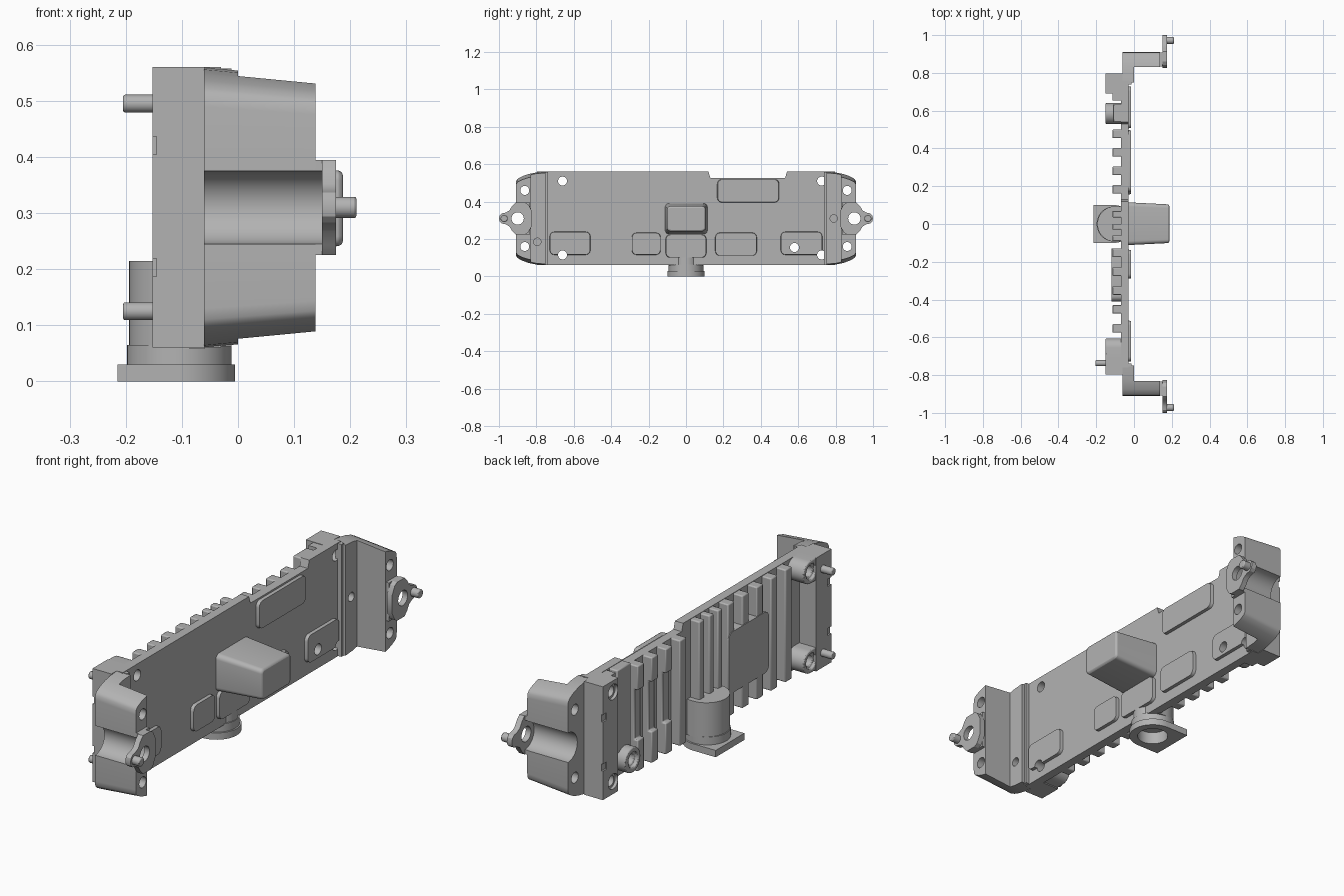
import bpy, bmesh, math
from mathutils import Vector

cube = bpy.data.objects.get("Cube")
if cube:
    bpy.data.objects.remove(cube, do_unlink=True)

grey = bpy.data.materials.new("cast_grey")
grey.use_nodes = True
tone = (0.45, 0.45, 0.45, 1)
grey.diffuse_color = tone
bsdf = grey.node_tree.nodes["Principled BSDF"]
bsdf.inputs["Base Color"].default_value = tone
bsdf.inputs["Roughness"].default_value = 0.6

MID = 0.31      # mid height of the housing
BACK = -0.07    # back of the plate web
FACE = -0.03    # front of the plate web


def activate(obj):
    for o in bpy.context.selected_objects:
        o.select_set(False)
    bpy.context.view_layer.objects.active = obj
    obj.select_set(True)


def loft(name, pts, t0, t1, axis="x", scale=1.0, vscale=None, bevel=0):
    """Extrude an outline along an axis, scaling the far end about its centre."""
    us, vs = [p[0] for p in pts], [p[1] for p in pts]
    cu, cv = (min(us) + max(us)) / 2, (min(vs) + max(vs)) / 2
    vscale = scale if vscale is None else vscale
    place = (lambda u, v, t: (t, u, v)) if axis == "x" else (lambda u, v, t: (u, v, t))
    bm = bmesh.new()
    a = [bm.verts.new(place(u, v, t0)) for u, v in pts]
    b = [bm.verts.new(place(cu + (u - cu) * scale, cv + (v - cv) * vscale, t1)) for u, v in pts]
    bm.faces.new(a)
    bm.faces.new(b)
    for i in range(len(pts)):
        j = (i + 1) % len(pts)
        bm.faces.new((a[i], a[j], b[j], b[i]))
    bmesh.ops.recalc_face_normals(bm, faces=bm.faces)
    mesh = bpy.data.meshes.new(name)
    bm.to_mesh(mesh)
    bm.free()
    mesh.materials.append(grey)
    obj = bpy.data.objects.new(name, mesh)
    bpy.context.collection.objects.link(obj)
    if bevel:
        mod = obj.modifiers.new("bevel", "BEVEL")
        mod.width, mod.segments, mod.limit_method = bevel, 2, "ANGLE"
        mod.angle_limit = math.radians(40)
    return obj


def rect(u0, u1, v0, v1):
    return [(u0, v0), (u1, v0), (u1, v1), (u0, v1)]


def arc(u, v, r, a0=0, a1=360, n=24):
    count = n if a1 - a0 >= 360 else n + 1
    angles = [math.radians(a0 + (a1 - a0) * i / n) for i in range(count)]
    return [(u + r * math.cos(a), v + r * math.sin(a)) for a in angles]


def rounded(u0, u1, v0, v1, r):
    corners = [(u1 - r, v1 - r), (u0 + r, v1 - r), (u0 + r, v0 + r), (u1 - r, v0 + r)]
    return [p for i, (u, v) in enumerate(corners) for p in arc(u, v, r, 90 * i, 90 * i + 90, 5)]


def cut(obj, cutters):
    """Subtract temporary outlines (points, start, end, axis) from a part."""
    for pts, t0, t1, axis in cutters:
        tool = loft("cutter", pts, t0, t1, axis)
        tool.hide_render = True
        mod = obj.modifiers.new("cut", "BOOLEAN")
        mod.operation, mod.solver, mod.object = "DIFFERENCE", "EXACT", tool
        activate(obj)
        bpy.ops.object.modifier_apply(modifier=mod.name)
        bpy.data.objects.remove(tool, do_unlink=True)


def drill(y, z, r=0.024, x0=-0.3, x1=0.3):
    return (arc(y, z, r), x0, x1, "x")


# Main web with the notch in its top edge
outline = [(-0.76, 0.06), (0.76, 0.06), (0.76, 0.56), (0.54, 0.56), (0.53, 0.527),
           (0.13, 0.527), (0.12, 0.56), (-0.76, 0.56)]
plate = loft("plate", outline, BACK, FACE)
screw_rows = (0.51, 0.115)
screws = [drill(y, z) for y in (-0.66, 0.725) for z in screw_rows]
sensor_hole = drill(0.58, 0.155)
cut(plate, screws + [sensor_hole])

# Raised pads on the face
pads = [(-0.73, -0.51, 0.115, 0.24), (-0.29, -0.135, 0.115, 0.235), (-0.11, 0.11, 0.1, 0.225),
        (0.155, 0.38, 0.11, 0.235), (0.505, 0.73, 0.115, 0.24), (0.165, 0.5, 0.395, 0.52)]
for i, p in enumerate(pads):
    pad = loft(f"face_pad_{i + 1}", rounded(*p, 0.025), FACE - 0.01, -0.015, scale=0.97)
    if p[0] > 0.5:
        cut(pad, [sensor_hole, screws[3]])
    elif p[0] < -0.5:
        cut(pad, [screws[1]])

# Tapered hollow-cover bump in the middle of the face
loft("face_bump", rounded(-0.112, 0.115, 0.225, 0.392, 0.022), FACE - 0.01, 0.187,
     scale=0.9, vscale=0.8, bevel=0.008)

# Cooling fins on the back
fin_bands = [(0.455 - 0.098 * i, 0.5 - 0.098 * i) for i in range(4)]
fin_bands += [(-0.175 - 0.1 * i, -0.13 - 0.1 * i) for i in range(5)]
fin_bands += [(0.035, 0.07), (-0.03, 0.0), (-0.09, -0.06)]
for i, (y0, y1) in enumerate(fin_bands):
    top = 0.527 if y0 > 0.12 else 0.558
    fin = loft(f"fin_{i + 1}", rect(y0, y1, 0.062, top), BACK - 0.045, BACK + 0.01, bevel=0.005)
    if y0 > 0.24:   # shallow relief across the outer fins
        cut(fin, [(rect(0.2, 0.6, 0.2, 0.42), -0.2, -0.098, "x")])

# Flat cover over the fins
loft("back_panel", rounded(-0.41, -0.13, 0.16, 0.43, 0.03), -0.118, BACK + 0.01)

# Ledge and sensor boss beside the +y lip
ledge = loft("back_ledge", rect(0.655, 0.7, 0.062, 0.558), -0.115, BACK + 0.01)
cut(ledge, screws[2:])
boss = loft("sensor_boss", arc(0.585, 0.155, 0.055, n=32), -0.15, BACK + 0.01, bevel=0.004)
cut(boss, [sensor_hole, drill(0.58, 0.155, 0.034, -0.2, -0.135)])
loft("sensor_rib", rect(0.54, 0.635, 0.19, 0.558), -0.11, BACK + 0.01, bevel=0.005)

# Screw bosses and locating pins at the -y end
for side, z in zip(("upper", "lower"), screw_rows):
    pts = arc(-0.655, z, 0.05, -90, 90, 16) + [(-0.71, z + 0.05), (-0.71, z - 0.05)]
    b = loft(f"{side}_screw_boss", pts, -0.15, BACK + 0.01, bevel=0.004)
    cut(b, [drill(-0.66, z), drill(-0.66, z, 0.034, -0.2, -0.138)])
for side, z in (("upper", 0.495), ("lower", 0.125)):
    loft(f"{side}_locating_pin", arc(-0.737, z, 0.016), -0.14, -0.205, bevel=0.004)

# Both ends: lip, bracket, tab and pin
half = [(0.75, 0.25), (0.8, 0.246), (0.84, 0.238), (0.875, 0.226), (0.9, 0.212), (0.908, 0.2),
        (0.91, 0.18)]
tab_half = [(0.825, 0.04), (0.843, 0.075), (0.86, 0.085), (0.912, 0.085), (0.93, 0.066),
            (0.945, 0.042), (0.965, 0.031), (0.985, 0.027), (0.996, 0.016), (1.0, 0.0)]
for s, end in ((1, "left_end"), (-1, "right_end")):
    sy = lambda pts: [(s * y, z) for y, z in pts]
    both = lambda h: sy([(y, MID + z) for y, z in h] + [(y, MID - z) for y, z in reversed(h) if z])
    lip = loft(f"{end}_lip", sy(rect(0.69, 0.797, 0.06, 0.56)), -0.152, -0.06)
    if s > 0:
        cut(lip, screws[2:] + [drill(0.725, z, 0.034, -0.2, -0.138) for z in screw_rows])
    # small relief notches on the lip's back edge
    cut(lip, [(sy(rect(0.77, 0.81, z - 0.016, z + 0.016)), -0.2, -0.145, "x")
              for z in (0.42, 0.203)])

    bracket = loft(f"{end}_bracket", both(half), -0.061, 0.138, scale=1, vscale=0.92)
    blind = drill(0.79, MID, 0.02, -0.03, 0.05) if s > 0 else drill(-0.795, 0.185, 0.02, -0.03, 0.05)
    cut(bracket, [(sy(rect(0.7, 0.83, -0.1, 0.7)), 0.0, 0.3, "x"),
                  (arc(s * 0.91, MID, 0.065, n=40), -0.2, 0.3, "x"),
                  drill(s * 0.862, 0.46), drill(s * 0.862, 0.16), blind]
        + (screws[2:] if s > 0 else []))
    # sloped shoulder between plate and bracket
    loft(f"{end}_shoulder", sy(rect(0.738, 0.755, 0.062, 0.558)), FACE - 0.01, -0.012)

    tab = loft(f"{end}_tab", both(tab_half), 0.15, 0.175)
    seat = loft(f"{end}_tab_seat", sy(rect(0.835, 0.908, 0.225, 0.395)), 0.13, 0.152)
    cut(tab, [drill(s * 0.9, MID, 0.033)])
    cut(seat, [(arc(s * 0.91, MID, 0.065, n=40), -0.2, 0.3, "x")])
    loft(f"{end}_pin", arc(s * 0.972, MID, 0.019), 0.16, 0.211, bevel=0.004)

# Connector under the middle of the plate
flange = loft("connector_flange", [(-0.215, 0.1), (-0.215, -0.1)] + arc(-0.105, 0, 0.1, -90, 90),
              0, 0.03, "z")
collar = loft("connector_collar", arc(-0.105, 0, 0.093, n=40), 0.028, 0.065, "z")
bore = (arc(-0.105, 0, 0.065, n=32), -0.02, 0.055, "z")
cut(flange, [bore])
cut(collar, [bore])
loft("connector_column", [(-0.06, -0.093)] + [(-0.06, 0.093)] + arc(-0.1, 0, 0.094, 90, 270),
     0.058, 0.215, "z")
loft("connector_neck", [(-0.1, 0.065), (-0.1, -0.065)] + arc(-0.08, 0, 0.065, -90, 90),
     0.058, 0.105, "z")

# Smooth curved walls while keeping sharp edges
for o in bpy.context.scene.objects:
    if o.type == "MESH":
        activate(o)
        bpy.ops.object.shade_smooth_by_angle(angle=math.radians(30))
